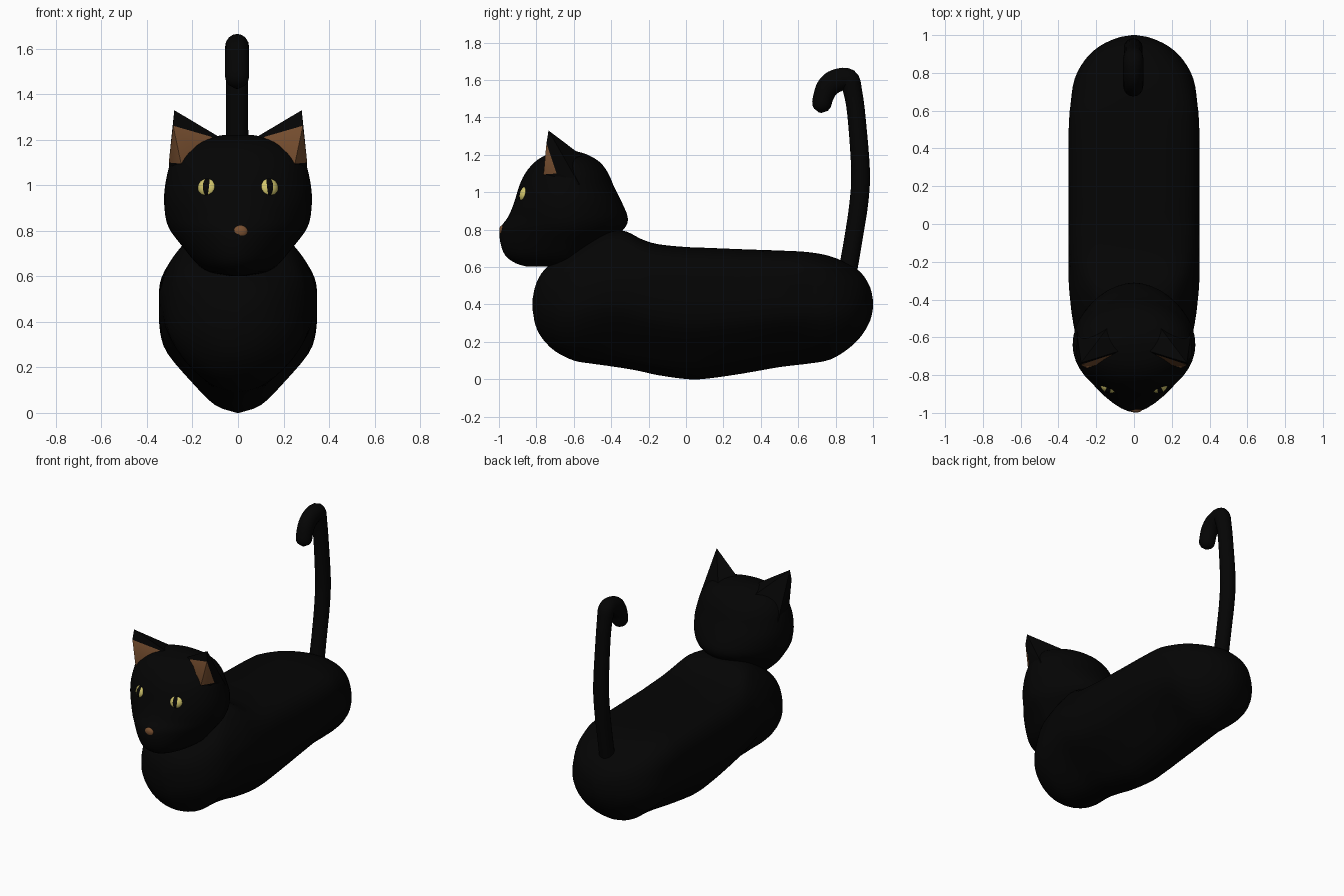
import bpy, bmesh, math
from mathutils import Vector, Matrix

if "Cube" in bpy.data.objects:
    bpy.data.objects.remove(bpy.data.objects["Cube"])


def material(name, rgb):
    m = bpy.data.materials.new(name)
    m.diffuse_color = (*rgb, 1)
    m.use_nodes = True
    m.node_tree.nodes["Principled BSDF"].inputs["Base Color"].default_value = m.diffuse_color
    return m


BLACK = material("black fur", (0.0013, 0.0013, 0.0013))
BROWN = material("brown skin", (0.19, 0.08, 0.03))
GOLD = material("gold iris", (0.64, 0.56, 0.15))


def spline(points, steps):
    """Smooth path through tuples of any length."""
    pts = [Vector(p) for p in points]
    pts = [2 * pts[0] - pts[1]] + pts + [2 * pts[-1] - pts[-2]]
    out = []
    for a, b, c, d in zip(pts, pts[1:], pts[2:], pts[3:]):
        for i in range(steps):
            t = i / steps
            out.append(0.5 * (2 * b + (c - a) * t + (2 * a - 5 * b + 4 * c - d) * t * t
                              + (3 * b - a - 3 * c + d) * t ** 3))
    return out + [pts[-2]]


def ramp(v, lo, hi):
    return min(1, max(0, (v - lo) / (hi - lo)))


def finish(name, bm, mats, angle=40):
    bmesh.ops.recalc_face_normals(bm, faces=bm.faces)
    me = bpy.data.meshes.new(name)
    bm.to_mesh(me)
    bm.free()
    ob = bpy.data.objects.new(name, me)
    bpy.context.collection.objects.link(ob)
    for m in mats:
        me.materials.append(m)
    bpy.ops.object.select_all(action='DESELECT')
    ob.select_set(True)
    bpy.context.view_layer.objects.active = ob
    bpy.ops.object.shade_smooth_by_angle(angle=math.radians(angle))
    return ob


def loft(name, rings, mat):
    bm = bmesh.new()
    loops = [[bm.verts.new(p) for p in r] for r in rings]
    for r, s in zip(loops, loops[1:]):
        for i in range(len(r)):
            j = (i + 1) % len(r)
            bm.faces.new((r[i], r[j], s[j], s[i]))
    bm.faces.new(loops[0])
    bm.faces.new(loops[-1])
    return finish(name, bm, [mat], 60)


# Body: keeled section swept along y, rounder at both ends;
# stations are y, bottom, top, half width
half = spline([(0, 0), (.29, .05), (.58, .19), (.89, .37), (.985, .5), (1, .65),
               (.99, .8), (.88, .91), (.66, .97), (.35, .995), (0, 1)], 3)
section = [(p.x, p.y) for p in half] + [(-p.x, p.y) for p in half[-2:0:-1]]
stations = [(-.82, .37, .43, .01), (-.805, .29, .5, .09), (-.77, .22, .57, .17),
            (-.70, .15, .635, .25), (-.60, .10, .70, .305), (-.5, .083, .765, .327),
            (-.42, .072, .80, .337), (-.32, .057, .79, .345), (-.24, .042, .75, .347),
            (-.15, .022, .722, .347), (0, .001, .707, .347), (.1, .002, .703, .347),
            (.3, .03, .695, .347), (.5, .065, .688, .345), (.65, .083, .68, .335),
            (.77, .105, .658, .315), (.87, .165, .615, .26), (.94, .235, .565, .185),
            (.985, .315, .49, .09), (1, .38, .42, .01)]
rings = []
for y, b, t, w in spline(stations, 3):
    neck = max(0, t - .71) * 2
    k = .9 * max(ramp(-y, .35, .7), ramp(y, .6, .9))
    ring = []
    for x, f in section:
        a = math.atan2(2 * f - 1, x)
        kk = k if f < .5 else k * .8
        x += kk * (math.cos(a) - x)
        f += kk * (.5 + .5 * math.sin(a) - f)
        ring.append((x * w * (1 - neck * ramp(f, .65, .9)), y, b + f * (t - b)))
    rings.append(ring)
loft("body", rings, BLACK)

# Head: horizontal slices of z, front y, back y, half width
slices = [(.602, -.85, -.74, .04), (.62, -.91, -.62, .13), (.66, -.965, -.55, .185),
          (.72, -.99, -.45, .235), (.78, -.997, -.36, .283), (.82, -.986, -.32, .307),
          (.87, -.95, -.312, .32), (.95, -.917, -.345, .325), (1.03, -.893, -.385, .315),
          (1.1, -.86, -.415, .295), (1.16, -.81, -.46, .25), (1.2, -.745, -.525, .175),
          (1.22, -.66, -.59, .07)]
rings = []
for z, yf, yb, w in spline(slices, 3):
    ring, mid = [], -.64 if z < 1.19 else max(-.64, yf + .03)
    point = 2 / (2 - .38 * math.exp(-((z - .8) / .1) ** 2))   # tapered muzzle
    nape = 1 + .12 * ramp(-z, -.95, -.82)
    for i in range(40):
        a = math.tau * i / 40
        s, c = math.sin(a), math.cos(a)
        e = point if c < 0 else nape
        x = w * math.copysign(abs(s) ** e, s)
        y = mid + (mid - yf if c < 0 else yb - mid) * math.copysign(abs(c) ** e, c)
        ring.append((x, y, z))
    rings.append(ring)
loft("head", rings, BLACK)

# Ears: pyramids with a brown patch wrapping the outer edge
for side, name in ((1, "right_ear"), (-1, "left_ear")):
    pts = {'T': (.28, -.735, 1.33), 'I': (.07, -.67, 1.205), 'O': (.245, -.75, 1.05),
           'B': (.11, -.51, 1.16), 'C': (.303, -.57, 1.04), 'P': (.285, -.746, 1.262),
           'o': (.25, -.762, 1.095), 'i': (.113, -.69, 1.212), 'Q': (.304, -.692, 1.10),
           'M': (.195, -.747, 1.152)}
    bm = bmesh.new()
    v = {k: bm.verts.new((x * side, y, z)) for k, (x, y, z) in pts.items()}
    for keys in ("TIiP", "PiM", "PMo", "IMi", "IOM", "OoM", "PoQ", "TPQ", "TQC", "QoO",
                 "QOC", "TCB", "TBI"):
        f = bm.faces.new([v[k] for k in keys])
        f.material_index = 1 if keys in ("PiM", "PMo", "PoQ") else 0
    finish(name, bm, [BLACK, BROWN], 50)

# Eyes: flattened balls, the front meridian strip is the slit pupil
for side, name in ((1, "right_eye"), (-1, "left_eye")):
    bm = bmesh.new()
    bmesh.ops.create_uvsphere(bm, u_segments=20, v_segments=16, radius=1)
    for f in bm.faces:
        c = f.calc_center_median()
        f.material_index = 1 if c.y < 0 and abs(math.atan2(c.x, -c.y)) < math.radians(18) else 0
    bm.transform(Matrix.Translation((.132 * side, -.86, .99))
                 @ Matrix.Rotation(math.radians(16) * side, 4, 'Z')
                 @ Matrix.Rotation(math.radians(-20), 4, 'X')
                 @ Matrix.Diagonal((.046, .034, .044, 1)))
    finish(name, bm, [GOLD, BLACK])

# Nose
bm = bmesh.new()
bmesh.ops.create_uvsphere(bm, u_segments=16, v_segments=10, radius=1)
bm.transform(Matrix.Translation((.01, -.981, .796)) @ Matrix.Diagonal((.034, .0175, .028, 1)))
finish("nose", bm, [BROWN])

# Tail: round tube with a thick forward hook; path is y, z, radius
path = spline([(.86, .55, .05), (.895, .75, .049), (.925, .95, .05), (.933, 1.12, .05),
               (.912, 1.4, .048), (.893, 1.53, .05), (.868, 1.604, .056), (.80, 1.594, .062),
               (.757, 1.56, .06), (.733, 1.505, .054), (.718, 1.425, .05)], 5)
rings = []
for k, p in enumerate(path):
    d = (path[min(k + 1, len(path) - 1)] - path[max(k - 1, 0)]).to_2d().normalized()
    left = (path[-1] - p).to_2d().length
    r = p.z * math.sqrt(max(.02, 1 - (1 - min(left / .05, 1)) ** 2))
    rings.append([(-.004 + min(r, .053) * math.cos(a), p.x - d.y * r * math.sin(a),
                   p.y + d.x * r * math.sin(a)) for a in (math.tau * i / 16 for i in range(16))])
loft("tail", rings, BLACK)
